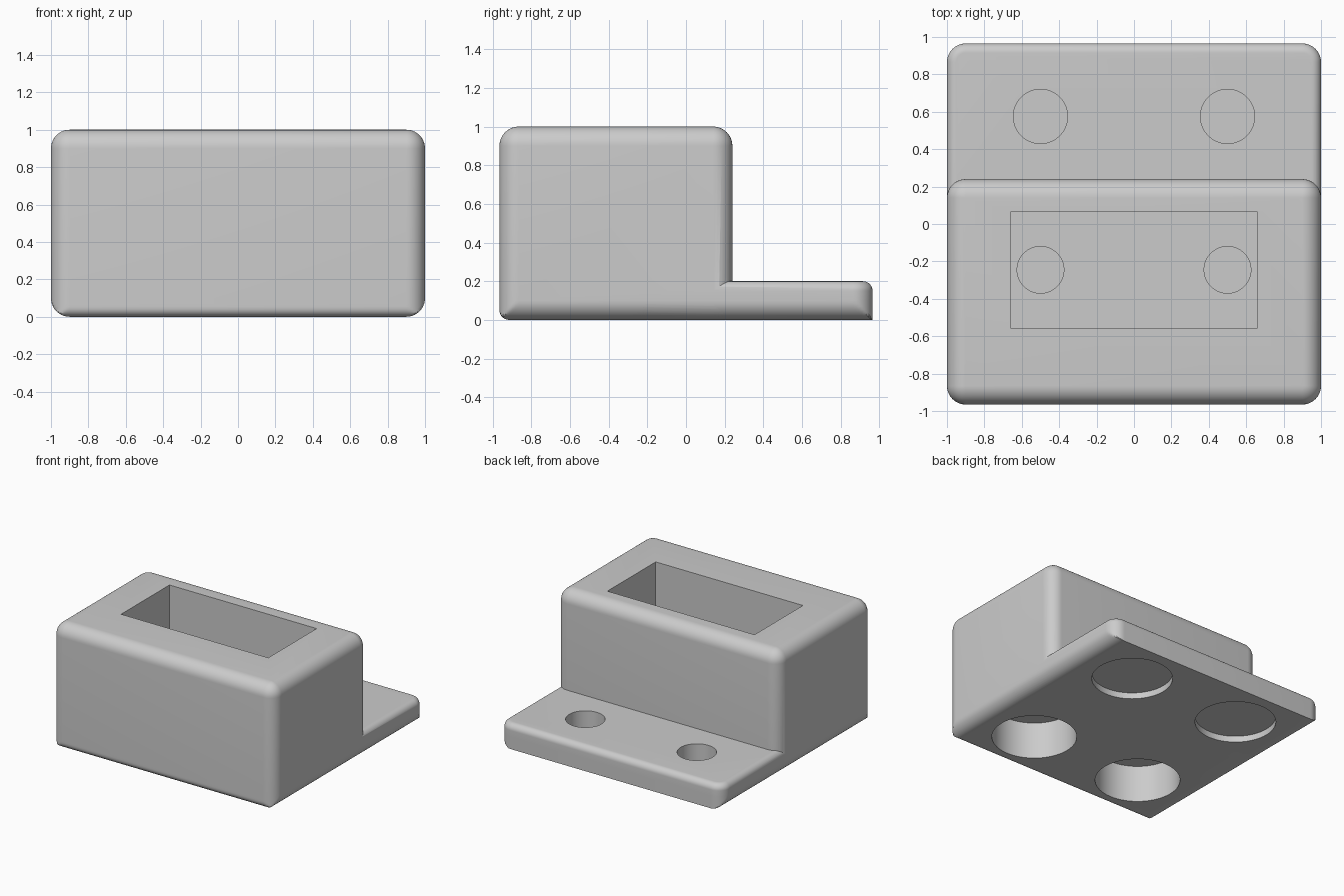
import bpy, bmesh
from math import radians, sin, cos, pi, sqrt
from mathutils import Vector, Matrix

cube = bpy.data.objects.get("Cube")
if cube:
    bpy.data.objects.remove(cube, do_unlink=True)

BACK, FRONT, STEP = 0.965, -0.965, 0.24
ROUND, NOSE, SEGS = 0.1, 0.05, 10

grey = bpy.data.materials.new("plain grey")
grey.use_nodes = True
COLOUR = (0.6, 0.6, 0.6, 1)
grey.diffuse_color = COLOUR
grey.node_tree.nodes["Principled BSDF"].inputs["Base Color"].default_value = COLOUR


def finish(bm, name):
    mesh = bpy.data.meshes.new(name)
    bmesh.ops.recalc_face_normals(bm, faces=bm.faces)
    bm.to_mesh(mesh)
    bm.free()
    obj = bpy.data.objects.new(name, mesh)
    bpy.context.collection.objects.link(obj)
    mesh.materials.append(grey)
    return obj


def outline(front, back, inset, half_width, nose, z):
    """Rounded rectangle at height z, clipped by the underside rounds."""
    points = []
    corners = ((1, back - ROUND), (-1, back - ROUND),
               (-1, front + ROUND), (1, front + ROUND))
    for quarter, (side, cy) in enumerate(corners):
        for i in range(SEGS + 1):
            a = (quarter + i / SEGS) * pi / 2
            x = side * (1 - ROUND) + (ROUND - inset) * cos(a)
            y = cy + (ROUND - inset) * sin(a)
            points.append((max(-half_width, min(half_width, x)),
                           max(front + nose, y), z))
    return points


def rounded_body(name, front, back, top, top_round):
    """Stack outlines from the underside to the rounded top edge."""
    loops = []
    arc = [i / SEGS * pi / 2 for i in range(SEGS + 1)]
    for a in arc:
        z = ROUND * (1 - cos(a))
        drop = max(0, NOSE - z)
        nose = NOSE - sqrt(NOSE ** 2 - drop ** 2)
        loops.append(outline(front, back, 0, 1 - ROUND + ROUND * sin(a), nose, z))
    for a in arc:
        inset = top_round * (1 - cos(a))
        loops.append(outline(front, back, inset, 1, 0,
                             top - top_round * (1 - sin(a))))
    bm = bmesh.new()
    rings = [[bm.verts.new(p) for p in loop] for loop in loops]
    for low, high in zip(rings, rings[1:]):
        for i in range(len(low)):
            bm.faces.new((low[i - 1], low[i], high[i], high[i - 1]))
    bm.faces.new(rings[0])
    bm.faces.new(rings[-1])
    bmesh.ops.remove_doubles(bm, verts=bm.verts, dist=1e-5)
    return finish(bm, name)


def block(name, low, high):
    low, high = Vector(low), Vector(high)
    bm = bmesh.new()
    bmesh.ops.create_cube(bm, size=1)
    bmesh.ops.scale(bm, vec=high - low, verts=bm.verts)
    bmesh.ops.translate(bm, vec=(low + high) / 2, verts=bm.verts)
    return finish(bm, name)


def drum(name, x, y, radius, low, high):
    bm = bmesh.new()
    bmesh.ops.create_cone(bm, cap_ends=True, segments=64, radius1=radius,
                          radius2=radius, depth=high - low,
                          matrix=Matrix.Translation((x, y, (low + high) / 2)))
    return finish(bm, name)


def combine(obj, tool, operation):
    """Apply a boolean and discard the tool."""
    tool.hide_render = True
    mod = obj.modifiers.new(operation, 'BOOLEAN')
    mod.operation, mod.object, mod.solver = operation, tool, 'EXACT'
    bpy.context.view_layer.objects.active = obj
    bpy.ops.object.modifier_apply(modifier=mod.name)
    bpy.data.objects.remove(tool, do_unlink=True)


# Tall housing joined to the low mounting flange
body = rounded_body("housing_with_flange", FRONT, STEP, 1, ROUND)
combine(body, rounded_body("flange", -0.3, BACK, 0.2, 0.05), 'UNION')

# Rectangular pocket in the top
combine(body, block("pocket", (-0.66, -0.555, 0.42), (0.66, 0.065, 1.3)), 'DIFFERENCE')

# Mirrored round holes: flange top, flange recess, deep foot socket, pocket floor
for x in (-0.5, 0.5):
    for y, radius, low, high in ((0.575, 0.145, 0.06, 0.5),
                                 (0.575, 0.3, -0.2, 0.05),
                                 (-0.555, 0.315, -0.2, 0.3),
                                 (-0.245, 0.125, 0.32, 0.6)):
        combine(body, drum("hole", x, y, radius, low, high), 'DIFFERENCE')

# Smooth rounds, crisp edges
bpy.ops.object.select_all(action='DESELECT')
body.select_set(True)
bpy.context.view_layer.objects.active = body
bpy.ops.object.shade_smooth_by_angle(angle=radians(30))
